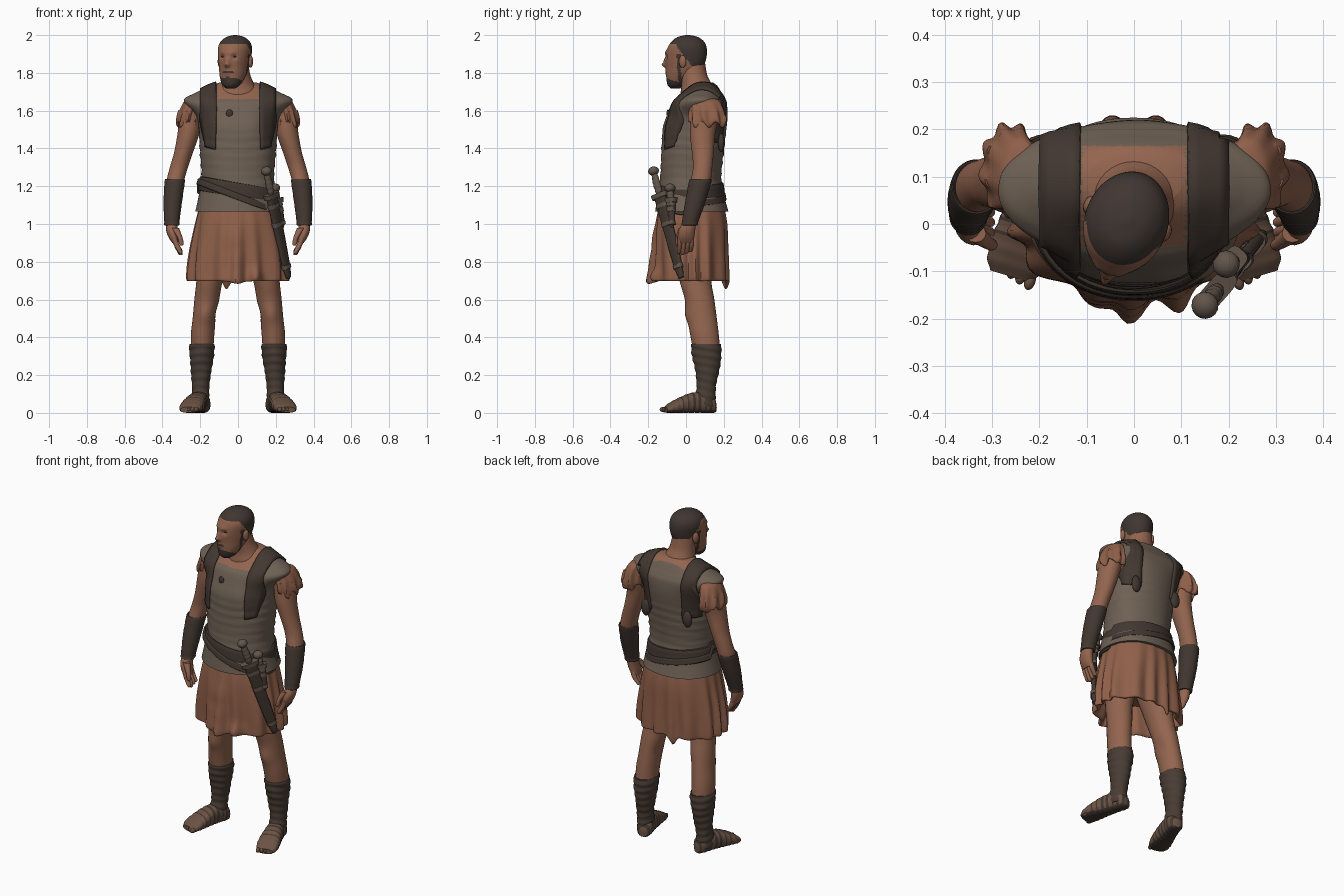
import bpy, bmesh, math
from math import sin, cos, pi, radians
from mathutils import Matrix, Vector
from mathutils.bvhtree import BVHTree

if "Cube" in bpy.data.objects:
    bpy.data.objects.remove(bpy.data.objects["Cube"], do_unlink=True)

made = []


def material(name, *rgb):
    linear = [(c / 255) ** 2.2 for c in rgb] + [1]
    mat = bpy.data.materials.new(name)
    mat.use_nodes = True
    mat.diffuse_color = linear
    mat.node_tree.nodes["Principled BSDF"].inputs["Base Color"].default_value = linear
    return mat


skin = material("skin", 146, 101, 80)
cloth = material("tunic cloth", 142, 96, 75)
vest_mat = material("vest", 110, 97, 85)
leather = material("dark leather", 68, 58, 52)
boot_mat = material("boot wrap", 74, 63, 55)
sandal_mat = material("sandal", 106, 83, 69)
hair = material("hair", 66, 57, 53)
hilt_mat = material("hilt", 98, 86, 76)


def finish(name, bm, mats, matrix=None, paint=None):
    """Turn a bmesh into a named object, painting faces by rule."""
    bmesh.ops.recalc_face_normals(bm, faces=bm.faces)
    if paint:
        for f in bm.faces:
            f.material_index = paint(f.calc_center_median())
    if matrix:
        bm.transform(matrix)
    mesh = bpy.data.meshes.new(name)
    bm.to_mesh(mesh)
    bm.free()
    for m in mats:
        mesh.materials.append(m)
    obj = bpy.data.objects.new(name, mesh)
    bpy.context.collection.objects.link(obj)
    made.append(obj)
    return obj


def spline(p, q, r, s, t):
    return [0.5 * (2 * b + (c - a) * t + (2 * a - 5 * b + 4 * c - d) * t * t
                   + (3 * b - a - 3 * c + d) * t ** 3) for a, b, c, d in zip(p, q, r, s)]


def loft(name, rings, mats, side=1, seg=32, steps=5, power=2, wave=None,
         bumps=(), shift=None, matrix=None, paint=None):
    """Skin smooth elliptical rings given as (z, centre x, centre y, radius x, radius y)."""
    ext = [rings[0]] + list(rings) + [rings[-1]]
    fine = [spline(*ext[i:i + 4], k / steps) for i in range(len(rings) - 1) for k in range(steps)]
    fine.append(rings[-1])
    bm = bmesh.new()
    loops = []
    for z, cx, cy, rx, ry in fine:
        loop = []
        for k in range(seg):
            a = 2 * pi * k / seg
            w = wave(a, z) if wave else 1
            c, s = cos(a), sin(a)
            x = math.copysign(abs(c) ** (2 / power), c) * rx * w
            y = math.copysign(abs(s) ** (2 / power), s) * ry * w
            loop.append(bm.verts.new((side * (cx + x), cy + y, z)))
        loops.append(loop)
    for lo, hi in zip(loops, loops[1:]):
        for k in range(seg):
            n = (k + 1) % seg
            bm.faces.new((lo[k], lo[n], hi[n], hi[k]))
    bm.faces.new(loops[0])
    bm.faces.new(loops[-1])
    for point, radius, offset in bumps:
        for v in bm.verts:
            v.co += Vector(offset) * math.exp(-(v.co - Vector(point)).length_squared / radius ** 2)
    if shift:
        for v in bm.verts:
            v.co.z += shift(v.co)
    return finish(name, bm, mats, matrix, paint)


def ball(name, loc, scale, mat, matrix=Matrix()):
    bm = bmesh.new()
    bmesh.ops.create_uvsphere(bm, u_segments=16, v_segments=10, radius=1)
    return finish(name, bm, [mat], matrix @ Matrix.Translation(loc) @ Matrix.Diagonal((*scale, 1)))


def frame(origin, normal, axis):
    """Matrix whose local z runs along axis and local y along normal."""
    z = Vector(axis).normalized()
    y = Vector(normal)
    y = (y - z * y.dot(z)).normalized()
    rot = Matrix((y.cross(z), y, z)).transposed().to_4x4()
    return Matrix.Translation(origin) @ rot


# Vest with horizontal folds; the open neckline shows skin
def folds(a, z):
    fade = max(0, 1 - abs(z - 1.34) / .18)
    return 1 + .022 * fade * sin(z * 2 * pi / .05 + sin(3 * a)) + .006 * sin(5 * a + 9 * z)


vest = loft("vest", [(1.065, 0, .032, .226, .194), (1.15, 0, .026, .207, .177),
                     (1.25, 0, .025, .192, .162), (1.4, 0, .035, .203, .166),
                     (1.5, 0, .046, .208, .167), (1.57, 0, .06, .222, .16),
                     (1.635, 0, .07, .28, .147), (1.665, 0, .078, .283, .127), (1.69, 0, .083, .235, .108),
                     (1.712, 0, .087, .19, .092), (1.733, 0, .09, .145, .075), (1.748, 0, .09, .1, .055)],
            [vest_mat, skin], seg=80, steps=8, power=2.1, wave=folds,
            bumps=[((s * .09, -.12, 1.53), .07, (0, -.01, 0)) for s in (-1, 1)],
            paint=lambda c: int(abs(c.x) < .11 and c.y < .165 and c.z > 1.66 + .3 * c.x * c.x))
surface = BVHTree.FromPolygons([v.co for v in vest.data.vertices],
                               [p.vertices[:] for p in vest.data.polygons])

# Pleated tunic skirt, hollow underneath, with one fold standing out in front
loft("tunic_skirt", [(.86, 0, .03, .19, .15), (.72, 0, .03, .235, .165), (.7, 0, .032, .258, .188),
                     (.74, 0, .032, .262, .19), (.86, 0, .03, .25, .19),
                     (1.0, 0, .03, .225, .187), (1.11, 0, .03, .2, .17)],
     [cloth], seg=160, power=2.2,
     wave=lambda a, z: 1 + .05 * min(1, (1.13 - z) / .35) * sin(15 * a + 1.6 * sin(4 * a)),
     bumps=[((-.025, -.18, z), .06, (0, -depth, 0)) for z, depth in ((.71, .05), (.81, .028), (.92, .018))]
     + [((.1, -.16, .72), .04, (0, -.03, 0)), ((-.06, .21, .7), .02, (0, 0, -.045)),
        ((0, -.2, .7), .05, (0, 0, -.015))])

# Waist belt and the slanted sword belt
for name, z, half, slope, out in (("waist_belt", 1.18, .037, .17, 0), ("sword_belt", 1.145, .018, .38, .008)):
    inner, rx, ry = .17, .208 + out, .177 + out
    loft(name, [(z - half, 0, .027, inner, .15), (z - half, 0, .027, rx, ry), (z, 0, .026, rx, ry),
                (z + half, 0, .026, rx - .008, ry - .006), (z + half, 0, .026, inner, .14)],
         [leather], seg=64, steps=3, power=2.1,
         shift=lambda c, k=slope: -k * c.x * (1 if c.y < .05 else .4))

# Harness straps laid over the shoulders by casting rays to the vest, tapering to the front
for side, label in ((1, "left"), (-1, "right")):
    bm = bmesh.new()
    rows = []
    for i in range(41):
        t = i / 40
        a = radians(-108 + 208 * t)
        half = .026 + .016 * min(1, 3 * t)
        row = []
        for j in range(-2, 3):
            x = side * (.145 + .012 * sin(pi * t) + half * j / 2)
            d = Vector((0, sin(a), cos(a)))
            hit = surface.ray_cast(Vector((x, .06, 1.45)), d)[0]
            row.append(bm.verts.new(hit + d * .005))
        rows.append(row)
    for lo, hi in zip(rows, rows[1:]):
        for j in range(4):
            bm.faces.new((lo[j], lo[j + 1], hi[j + 1], hi[j]))
    strap = finish(label + "_shoulder_strap", bm, [leather])
    mod = strap.modifiers.new("thickness", "SOLIDIFY")
    mod.thickness, mod.offset = .014, 0
    ball(label + "_strap_knot", (side * .14, .187, 1.43), (.03, .018, .05), leather)

# Small chest stud
spot = surface.ray_cast(Vector((-.045, -1, 1.585)), Vector((0, 1, 0)))[0]
ball("chest_stud", spot, (.018, .008, .022), leather)

# Neck and head, the head turned a little to its right
loft("neck", [(1.65, 0, .065, .13, .1), (1.7, 0, .062, .11, .09), (1.74, 0, .056, .086, .08),
              (1.79, -.008, .04, .073, .072), (1.86, -.015, .03, .068, .07)], [skin])
turn = Matrix.Translation((-.018, 0, 0)) @ Matrix.Rotation(radians(-20), 4, "Z")


def head_paint(c):
    line = max(1.81, 1.953 - 1.3 * max(0, c.y + .03))
    beard = c.z < 1.775 - .3 * c.y - .03 or (1.797 < c.z < 1.81 and abs(c.x) < .03 and c.y < -.07)
    sideburn = abs(c.y + .012) < .01 and c.z < 1.9
    return int(c.z > line or beard or sideburn)


loft("head", [(1.718, 0, -.06, .025, .025), (1.738, 0, -.052, .048, .05), (1.78, 0, -.033, .066, .074),
              (1.83, 0, -.009, .077, .1), (1.88, 0, 0, .084, .111), (1.93, 0, .006, .088, .106),
              (1.965, 0, .01, .076, .088), (1.99, 0, .01, .046, .054), (2.0, 0, .01, .008, .01)],
     [skin, hair], seg=80, steps=8, matrix=turn, paint=head_paint,
     bumps=[((0, -.112, 1.843), .015, (0, -.028, 0)), ((0, -.112, 1.868), .014, (0, -.012, 0)),
            ((0, -.11, 1.91), .022, (0, -.006, 0)), ((0, -.108, 1.803), .02, (0, -.006, 0))]
     + [((s * .033, -.1, 1.885), .014, (0, .012, 0)) for s in (-1, 1)]
     + [((s * .03, -.105, 1.905), .016, (0, -.007, 0)) for s in (-1, 1)])

for side, label in ((1, "left"), (-1, "right")):
    ball(label + "_ear", (side * .086, .012, 1.86), (.012, .02, .033), skin, turn)
    ball(label + "_eye", (side * .033, -.09, 1.886), (.01, .006, .004), hair, turn)

    # Arm, ruffled sleeve and bracer
    loft(label + "_arm", [(1.65, .235, .1, .045, .07), (1.58, .25, .1, .058, .075),
                          (1.48, .262, .088, .058, .067), (1.38, .288, .089, .05, .058),
                          (1.3, .313, .088, .048, .051), (1.22, .333, .076, .046, .053),
                          (1.1, .345, .045, .041, .046), (1.0, .35, .02, .033, .038)], [skin], side)
    loft(label + "_sleeve", [(1.56, .25, .105, .045, .06), (1.525, .258, .11, .056, .084),
                             (1.545, .262, .115, .062, .096), (1.6, .254, .112, .056, .09),
                             (1.65, .24, .105, .045, .075), (1.665, .23, .1, .03, .05)], [cloth], side,
         seg=64, wave=lambda a, z: 1 + .8 * max(0, 1.66 - z) * sin(9 * a + 14 * z),
         shift=lambda c: .016 * sin(c.y * 90) * (c.z < 1.6))
    loft(label + "_bracer", [(1.225, .335, .076, .04, .045), (1.232, .334, .077, .053, .059),
                             (1.12, .345, .05, .049, .054), (1.02, .35, .024, .041, .044),
                             (.995, .35, .019, .04, .043), (.995, .35, .018, .03, .03)], [leather], side,
         wave=lambda a, z: 1 + .015 * sin(z * 160))

    # Hand, fingers and thumb
    loft(label + "_hand", [(1.02, .35, .022, .03, .034), (.97, .35, .006, .031, .043),
                           (.93, .342, 0, .026, .044), (.9, .332, 0, .016, .038)], [skin], side, seg=20)
    for i in range(4):
        y, tip = -.033 + .021 * i, .835 + .008 * abs(i - 1)
        loft(f"{label}_finger_{i + 1}", [(tip, .303, y - .006, .006, .006), (tip + .01, .306, y - .005, .012, .011),
                                         (.89, .326, y, .015, .012), (.93, .34, y, .014, .012)],
             [skin], side, seg=12)
    loft(label + "_thumb", [(.885, .298, -.045, .006, .006), (.895, .3, -.044, .012, .012),
                            (.93, .308, -.04, .014, .014), (.98, .335, -.02, .022, .019)], [skin], side, seg=12)

    # Leg and wrapped boot
    loft(label + "_leg", [(.87, .115, .03, .09, .1), (.7, .15, .05, .07, .084), (.6, .165, .072, .066, .078),
                          (.5, .178, .086, .062, .077), (.42, .187, .097, .062, .076),
                          (.34, .19, .108, .06, .072)], [skin], side,
         bumps=[((side * .172, 0, .52), .045, (0, -.012, 0)), ((side * .12, .09, .53), .04, (side * .008, 0, 0))])
    loft(label + "_boot", [(.355, .19, .107, .055, .065), (.363, .19, .107, .067, .079),
                           (.3, .192, .11, .064, .077), (.22, .195, .112, .054, .063),
                           (.14, .198, .108, .046, .051), (.08, .2, .1, .047, .056),
                           (.03, .2, .1, .046, .055)], [boot_mat], side, steps=10,
         wave=lambda a, z: 1 + .03 * sin(z * 150 + 2 * sin(a)) + .015 * sin(3 * a + 40 * z))

    # Sandalled foot with dark straps and sole, toes turned out
    foot = frame((side * .18, .157, 0), (0, 0, 1), (side * .29, -.957, 0))
    loft(label + "_sandal", [(0, 0, .03, .02, .025), (.02, 0, .045, .042, .045), (.08, 0, .055, .048, .055),
                             (.14, 0, .052, .054, .052), (.2, 0, .04, .061, .04),
                             (.25, 0, .027, .06, .027), (.28, 0, .016, .045, .015)],
         [sandal_mat, leather], power=2.5, matrix=foot, steps=8,
         wave=lambda a, z: 1 + .02 * sin(z * 200),
         paint=lambda c: int(c.y < .014 or (c.z < .2 and sin(c.z * 200) > .5)))
    for i in range(5):
        x = side * (.042 - .021 * i) * -1
        ball(f"{label}_toe_{i + 1}", (x, .018, .277 - .006 * i), (.012, .014, .02), sandal_mat, foot)


# Sword and dagger hanging at the left hip
def sheathed_blade(label, top, tip, width, hilt):
    top, tip = Vector(top), Vector(tip)
    length = (top - tip).length
    grip = length - hilt
    place = frame(tip, (.75, -.66, 0), top - tip)
    loft(label + "_scabbard", [(0, 0, 0, .008, .006), (.015, 0, 0, width * .5, .012),
                               (grip * .3, 0, 0, width * .8, .014), (grip, 0, 0, width, .018)],
         [leather], matrix=place, power=2.6)
    for i, z in enumerate((.12, .65, .88)):
        w = width * (.68 + .38 * z)
        loft(f"{label}_scabbard_band_{i + 1}", [(grip * z, 0, 0, w, .02), (grip * z + .022, 0, 0, w, .02)],
             [hilt_mat], matrix=place, power=3)
    loft(label + "_guard", [(grip, 0, 0, width * 1.3, .022), (grip + .025, 0, 0, width * 1.4, .024)],
         [hilt_mat], matrix=place, power=4)
    loft(label + "_grip", [(grip + .02, 0, 0, .017, .015), (grip + hilt / 2, 0, 0, .021, .018),
                           (length, 0, 0, .015, .014)], [hilt_mat], matrix=place, steps=10,
         wave=lambda a, z: 1 + .06 * sin(z * 250))
    ball(label + "_pommel", (0, 0, length), (.029, .029, .024), hilt_mat, place)


sheathed_blade("sword", (.15, -.172, 1.28), (.268, -.025, .715), .037, .15)
sheathed_blade("dagger", (.195, -.085, 1.19), (.235, -.075, .98), .026, .08)

# Smooth shading with sharp edges kept
bpy.ops.object.select_all(action="DESELECT")
for obj in made:
    obj.select_set(True)
bpy.context.view_layer.objects.active = made[0]
bpy.ops.object.shade_smooth_by_angle(angle=radians(45))
